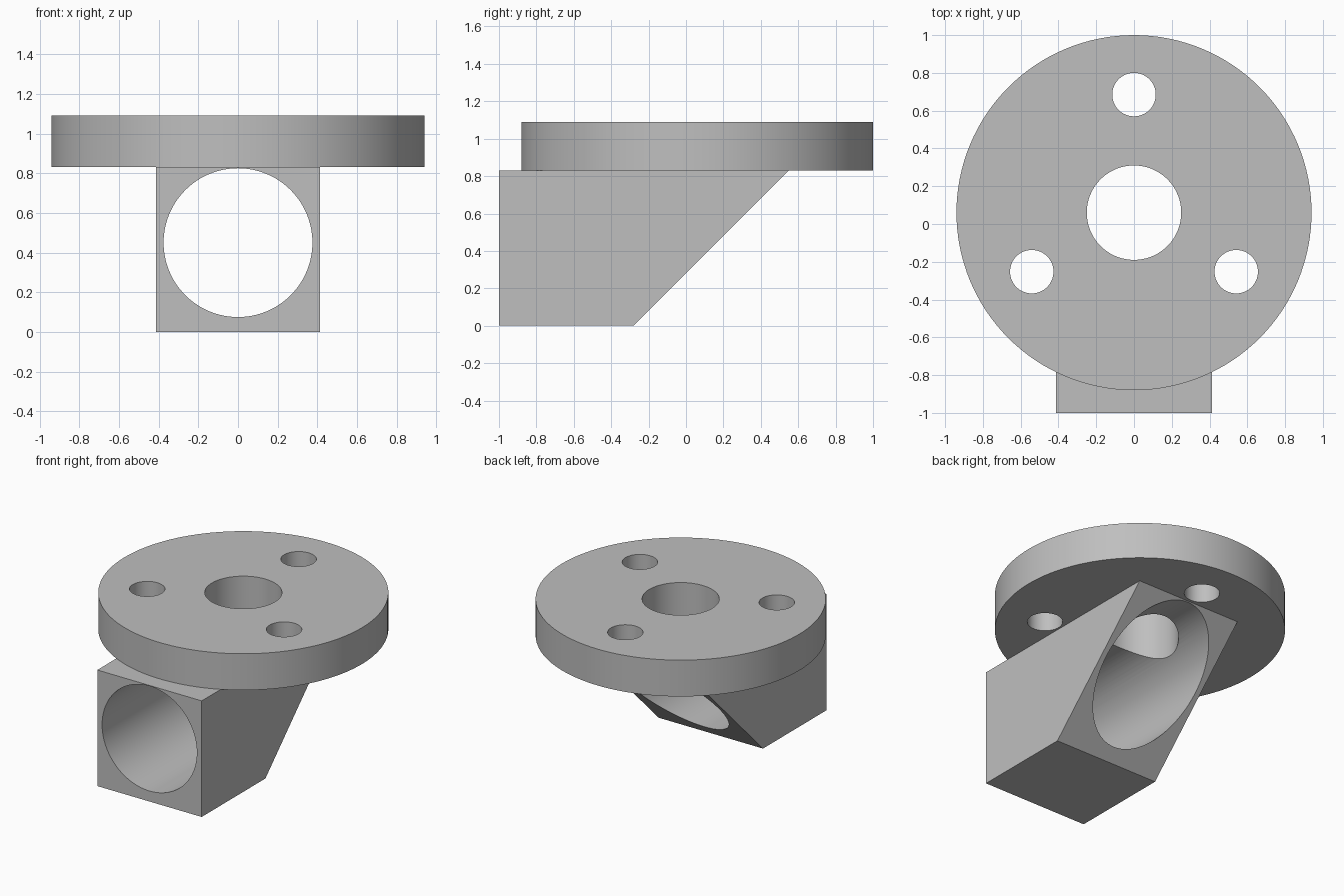
import bpy, bmesh, math
from mathutils import Matrix

if "Cube" in bpy.data.objects:
    bpy.data.objects.remove(bpy.data.objects["Cube"])

DISC_Y, TOP, JOINT = 0.06, 1.09, 0.83
HALF = 0.413

grey = bpy.data.materials.new("plain_grey")
grey.use_nodes = True
colour = (0.52, 0.52, 0.52, 1)
grey.diffuse_color = colour
grey.node_tree.nodes["Principled BSDF"].inputs["Base Color"].default_value = colour


def make_object(name, bm):
    bmesh.ops.recalc_face_normals(bm, faces=bm.faces)
    mesh = bpy.data.meshes.new(name)
    bm.to_mesh(mesh)
    bm.free()
    mesh.materials.append(grey)
    obj = bpy.data.objects.new(name, mesh)
    bpy.context.collection.objects.link(obj)
    return obj


def cylinder(name, radius, depth, centre, axis="Z", sides=96):
    bm = bmesh.new()
    turn = Matrix.Rotation(math.pi / 2, 4, "X") if axis == "Y" else Matrix()
    bmesh.ops.create_cone(bm, cap_ends=True, segments=sides, radius1=radius,
                          radius2=radius, depth=depth,
                          matrix=Matrix.Translation(centre) @ turn)
    return make_object(name, bm)


def cut(target, cutter):
    mod = target.modifiers.new("cut", "BOOLEAN")
    mod.operation = "DIFFERENCE"
    mod.solver = "EXACT"
    mod.object = cutter
    bpy.context.view_layer.objects.active = target
    bpy.ops.object.modifier_apply(modifier=mod.name)


# Round flange
flange = cylinder("flange", 0.94, TOP - JOINT, (0, DISC_Y, (TOP + JOINT) / 2), sides=128)

# Block with a slanted back, extruded across x from its side profile
bm = bmesh.new()
profile = [(-1, 0), (-0.28, 0), (0.55, JOINT), (-1, JOINT)]
face = bm.faces.new([bm.verts.new((-HALF, y, z)) for y, z in profile])
side = bmesh.ops.extrude_face_region(bm, geom=[face])
verts = [v for v in side["geom"] if isinstance(v, bmesh.types.BMVert)]
bmesh.ops.translate(bm, verts=verts, vec=(2 * HALF, 0, 0))
block = make_object("pipe_block", bm)

# Holes: horizontal bore, central port into the bore, three bolt holes
bore = cylinder("bore_cutter", 0.375, 4, (0, 0, 0.45), "Y")
port = cylinder("port_cutter", 0.25, 1.0, (0, DISC_Y, 0.95))
cutters = [bore, port]
cut(block, bore)
cut(block, port)
cut(flange, port)
for i in range(3):
    a = math.radians(90 + 120 * i)
    bolt = cylinder("bolt_hole_cutter", 0.115, 1,
                    (0.625 * math.cos(a), DISC_Y + 0.625 * math.sin(a), 1), sides=64)
    cut(flange, bolt)
    cutters.append(bolt)
for c in cutters:
    bpy.data.objects.remove(c)

# Smooth round walls, sharp rims
bpy.ops.object.select_all(action="DESELECT")
for obj in (flange, block):
    obj.select_set(True)
bpy.context.view_layer.objects.active = flange
bpy.ops.object.shade_smooth_by_angle(angle=math.radians(30))
